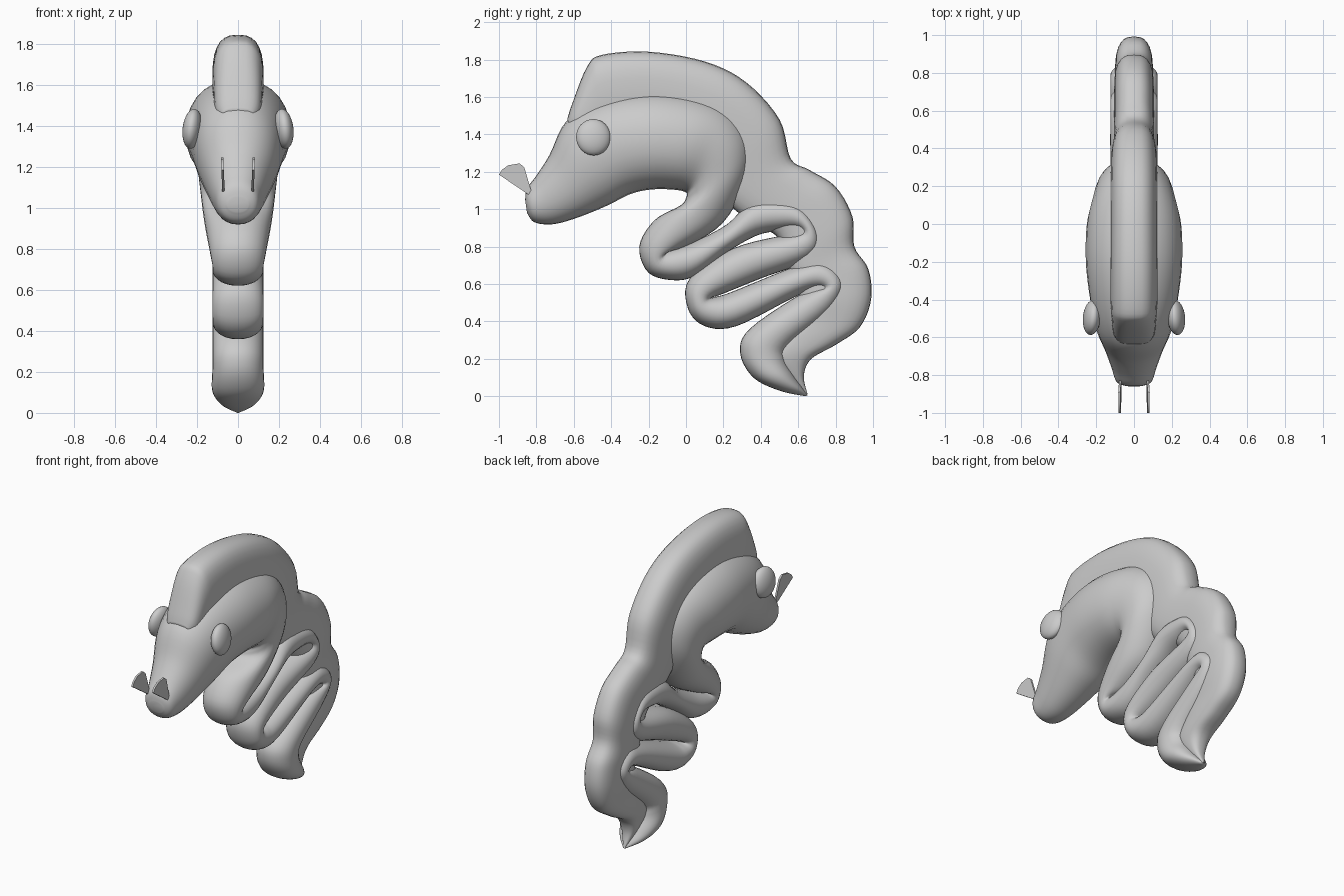
import bpy, bmesh
from math import sin, cos, pi, copysign
from mathutils import Vector


def smooth_path(keys, steps):
    """Catmull-Rom interpolation through key tuples."""
    keys = [Vector(k) for k in keys]
    out = []
    for i in range(len(keys) - 1):
        p0, p1 = keys[max(i - 1, 0)], keys[i]
        p2, p3 = keys[i + 1], keys[min(i + 2, len(keys) - 1)]
        for s in range(steps):
            t = s / steps
            out.append(0.5 * (2 * p1 + (p2 - p0) * t
                              + (2 * p0 - 5 * p1 + 4 * p2 - p3) * t * t
                              + (3 * p1 - p0 - 3 * p2 + p3) * t ** 3))
    return out + [keys[-1]]


def finish(name, bm, angle=0.9):
    bmesh.ops.recalc_face_normals(bm, faces=bm.faces)
    me = bpy.data.meshes.new(name)
    bm.to_mesh(me)
    bm.free()
    ob = bpy.data.objects.new(name, me)
    bpy.context.collection.objects.link(ob)
    bpy.ops.object.select_all(action='DESELECT')
    ob.select_set(True)
    bpy.context.view_layer.objects.active = ob
    bpy.ops.object.shade_smooth_by_angle(angle=angle)
    return ob


def loft(name, keys, power, steps=5, sides=28):
    """Rings spanning edge A to edge B in the y-z plane, half width w in x."""
    bm = bmesh.new()
    rings = []
    for ay, az, by, bz, w in smooth_path(keys, steps):
        ring = []
        for k in range(sides):
            t = 2 * pi * k / sides
            c = copysign(abs(cos(t)) ** (2 / power), cos(t))
            s = copysign(abs(sin(t)) ** (2 / power), sin(t))
            ring.append(bm.verts.new((w * s, (ay + by) / 2 + c * (ay - by) / 2,
                                      (az + bz) / 2 + c * (az - bz) / 2)))
        rings.append(ring)
    for r, q in zip(rings, rings[1:]):
        for k in range(sides):
            j = (k + 1) % sides
            bm.faces.new((r[k], r[j], q[j], q[k]))
    bm.faces.new(rings[0])
    bm.faces.new(rings[-1])
    return finish(name, bm)


# head and neck: edge A (y, z), edge B (y, z), half width
head = [
    (-.86, 1.05, -.85, .98, .05), (-.85, 1.11, -.81, .93, .095),
    (-.80, 1.18, -.71, .92, .12), (-.73, 1.29, -.58, .955, .155),
    (-.64, 1.47, -.42, 1.02, .205), (-.46, 1.58, -.30, 1.08, .235),
    (-.20, 1.63, -.19, 1.105, .255), (.06, 1.60, -.07, 1.105, .25),
    (.24, 1.52, .0, 1.09, .22), (.34, 1.37, .0, 1.06, .20),
    (.33, 1.17, -.03, 1.02, .185), (.20, .93, -.17, .94, .165)]

# folded tail: same edges, constant width until the tip
coils = [
    (.0, .80, -.25, .80), (-.09, .785, -.20, .66), (-.08, .79, -.06, .62),
    (.05, .83, .06, .65), (.22, .92, .22, .77), (.35, 1.04, .38, .86),
    (.50, 1.055, .51, .885), (.63, 1.01, .59, .89), (.72, .86, .61, .88),
    (.67, .735, .54, .865), (.40, .63, .25, .79), (.19, .545, .02, .63),
    (.14, .53, .01, .47), (.17, .535, .10, .375), (.25, .56, .27, .375),
    (.60, .70, .58, .53), (.75, .72, .69, .57), (.85, .61, .72, .57),
    (.79, .46, .62, .55), (.56, .27, .34, .36), (.54, .19, .29, .23),
    (.58, .11, .36, .10)]
coils = [(*c, .14 if i < 1 else .125) for i, c in enumerate(coils)]
tip = [(.62, .05, .50, .03, .08), (.65, .005, .64, .0, .006)]
loft("body", head + coils + tip, 2.15)

# crest running down the back: outer edge, buried inner edge, half width
crest = [
    (-.635, 1.48, -.60, 1.40, .08), (-.61, 1.56, -.53, 1.36, .11),
    (-.53, 1.76, -.43, 1.38, .12), (-.45, 1.825, -.36, 1.40, .125),
    (-.20, 1.842, -.17, 1.42, .125), (.10, 1.79, .02, 1.35, .125),
    (.32, 1.68, .10, 1.28, .125), (.50, 1.48, .16, 1.20, .12),
    (.56, 1.27, .20, 1.06, .11), (.66, 1.21, .36, .92, .105),
    (.80, 1.12, .48, .86, .105), (.89, .96, .54, .74, .105),
    (.90, .80, .56, .66, .10), (.975, .68, .60, .60, .10),
    (.99, .52, .60, .50, .10), (.93, .37, .58, .42, .09),
    (.80, .275, .52, .33, .085), (.67, .20, .46, .22, .075),
    (.63, .11, .52, .12, .05), (.65, .01, .63, .01, .008)]
loft("crest", crest, 2.7)

for side, tag in ((1, "left"), (-1, "right")):
    # eye
    bm = bmesh.new()
    bmesh.ops.create_uvsphere(bm, u_segments=32, v_segments=16, radius=.093)
    bmesh.ops.scale(bm, vec=(.5, 1, 1.05), verts=bm.verts)
    eye = finish(tag + "_eye", bm)
    eye.location = (.223 * side, -.495, 1.385)
    eye.rotation_euler = (0, .12 * -side, .1 * side)

    # thin fan-shaped nostril fin
    fan = [(-.82, 1.06), (-.845, 1.08), (-1.0, 1.185), (-.985, 1.21),
           (-.95, 1.235), (-.89, 1.245), (-.865, 1.225), (-.825, 1.09)]
    bm = bmesh.new()
    loops = [[bm.verts.new((side * (.07 + d + .04 * (z - 1.06)), y, z))
              for y, z in fan] for d in (-.006, .006)]
    for lp in loops:
        bm.faces.new(lp)
    for k in range(len(fan)):
        j = (k + 1) % len(fan)
        bm.faces.new((loops[0][k], loops[0][j], loops[1][j], loops[1][k]))
    finish(tag + "_nostril_fin", bm, .5)
